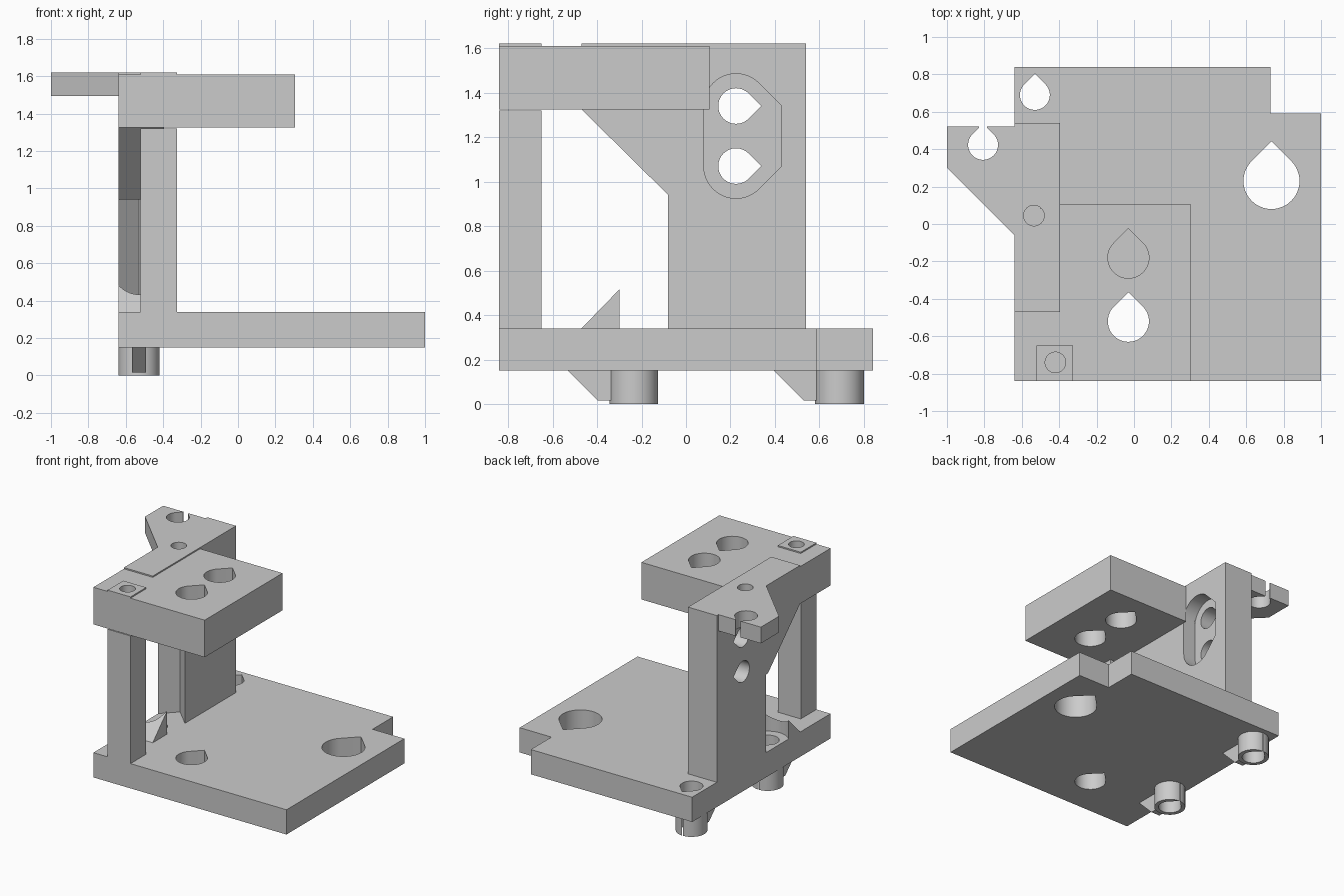
import bpy, bmesh, math
from mathutils import Vector

if "Cube" in bpy.data.objects:
    bpy.data.objects.remove(bpy.data.objects["Cube"])

grey = bpy.data.materials.new("plain_grey")
grey.diffuse_color = (0.6, 0.6, 0.6, 1)
grey.use_nodes = True
grey.node_tree.nodes["Principled BSDF"].inputs["Base Color"].default_value = grey.diffuse_color


def prism(name, pts, lo, hi, axis="z"):
    """Extrude a 2D outline: (x, y) along z, or (y, z) along x."""
    place = (lambda p, t: (p[0], p[1], t)) if axis == "z" else (lambda p, t: (t, p[0], p[1]))
    bm = bmesh.new()
    a = [bm.verts.new(place(p, lo)) for p in pts]
    b = [bm.verts.new(place(p, hi)) for p in pts]
    bm.faces.new(a)
    bm.faces.new(b)
    for i in range(len(pts)):
        j = (i + 1) % len(pts)
        bm.faces.new((a[i], a[j], b[j], b[i]))
    bmesh.ops.recalc_face_normals(bm, faces=bm.faces)
    me = bpy.data.meshes.new(name)
    bm.to_mesh(me)
    bm.free()
    me.materials.append(grey)
    ob = bpy.data.objects.new(name, me)
    bpy.context.collection.objects.link(ob)
    return ob


def rect(x0, x1, y0, y1):
    return [(x0, y0), (x1, y0), (x1, y1), (x0, y1)]


def circle(cx, cy, r, n=48):
    return [(cx + r * math.cos(2 * math.pi * i / n), cy + r * math.sin(2 * math.pi * i / n)) for i in range(n)]


def arc(cx, cy, r, a0, a1, n=24):
    return [(cx + r * math.cos(math.radians(a0 + (a1 - a0) * i / n)),
             cy + r * math.sin(math.radians(a0 + (a1 - a0) * i / n))) for i in range(n + 1)]


def teardrop(cx, cy, r, tip="second"):
    """Circle with a 45 degree point along the first or second coordinate."""
    if tip == "second":
        return arc(cx, cy, r, 135, 405, 36) + [(cx, cy + r * math.sqrt(2))]
    return arc(cx, cy, r, 45, 315, 36) + [(cx + r * math.sqrt(2), cy)]


def combine(ob, tools, operation="DIFFERENCE"):
    """Apply booleans to a part and drop the helper shapes."""
    for t in tools:
        m = ob.modifiers.new("bool", "BOOLEAN")
        m.operation, m.object, m.solver = operation, t, "EXACT"
    bpy.context.view_layer.update()
    dg = bpy.context.evaluated_depsgraph_get()
    me = bpy.data.meshes.new_from_object(ob.evaluated_get(dg))
    ob.modifiers.clear()
    ob.data = me
    for t in tools:
        bpy.data.objects.remove(t)


PEG_X = -0.53
PEG_Y = (-0.235, 0.69)

# Base plate with a notched rear corner, two plate holes and two peg holes
base = prism("base_plate", [(-0.64, -0.84), (1, -0.84), (1, 0.59), (0.73, 0.59), (0.73, 0.84), (-0.64, 0.84)],
             0.15, 0.34)
holes = [prism("cut", teardrop(0.735, 0.23, 0.15), 0, 0.5),
         prism("cut", teardrop(-0.03, -0.52, 0.11), 0, 0.5)]
holes += [prism("cut", teardrop(PEG_X, y, 0.08), 0, 0.5) for y in PEG_Y]
combine(base, holes)

# Hollow locating pegs, each with a sloped fin in front
for i, y in enumerate(PEG_Y):
    peg = prism("peg_%d" % (i + 1), circle(PEG_X, y, 0.11), 0, 0.15)
    fin = prism("fin", [(y - 0.295, 0.15), (y - 0.16, 0.015), (y - 0.05, 0.015), (y - 0.05, 0.15)],
                PEG_X - 0.037, PEG_X + 0.037, "x")
    combine(peg, [fin], "UNION")
    combine(peg, [prism("cut", teardrop(PEG_X, y, 0.08), -0.1, 0.3)])

# Small wedge by the front peg, scooped out around the screw
wedge = prism("wedge", [(-0.47, 0.34), (-0.30, 0.34), (-0.30, 0.515)], -0.64, -0.395, "x")
combine(wedge, [prism("cut", circle(PEG_X, PEG_Y[0], 0.145), 0.3, 0.7)])

# Tall rear wall with the sloped gusset
wall = prism("rear_wall", [(-0.08, 0.34), (0.54, 0.34), (0.54, 1.62), (-0.47, 1.62), (-0.47, 1.325),
                           (-0.08, 0.94)], -0.64, -0.395, "x")
cuts = [prism("cut", [(PEG_X, 0.055), (PEG_X - 0.25, -0.195), (PEG_X + 0.25, -0.195)], 0.3, 0.94)]
# Rounded recess and its two sideways holes
cy, z0, z1, r = 0.225, 1.07, 1.34, 0.145
slot = arc(cy, z1, r, 45, 180) + arc(cy, z0, r, 180, 315) + [(cy + r * 1.4142, z0), (cy + r * 1.4142, z1)]
cuts.append(prism("cut", slot, -0.50, -0.3, "x"))
cuts += [prism("cut", teardrop(cy, z, 0.08, "first"), -0.8, -0.3, "x") for z in (z0, z1)]
# Screw hole in the top
cuts.append(prism("cut", circle(-0.535, 0.045, 0.055), 1.36, 1.8))
combine(wall, cuts)

# Front post
post = prism("front_post", rect(-0.52, -0.325, -0.84, -0.65), 0.34, 1.32)

# Upper block, with the raised pad over the post
block = prism("upper_block", [(-0.64, -0.84), (0.305, -0.84), (0.305, 0.105), (-0.395, 0.105),
                              (-0.395, -0.47), (-0.64, -0.47)], 1.325, 1.61)
combine(block, [prism("pad", rect(-0.52, -0.325, -0.84, -0.65), 1.5, 1.62)], "UNION")
combine(block, [prism("cut", teardrop(-0.03, y, 0.11), 1.2, 1.8) for y in (-0.18, -0.52)]
        + [prism("cut", circle(-0.42, -0.74, 0.055), 1.40, 1.8)])

# Side ear with an open-ended hole
ear = prism("side_ear", [(-0.64, -0.06), (-0.64, 0.52), (-1, 0.52), (-1, 0.30)], 1.495, 1.62)
combine(ear, [prism("cut", teardrop(-0.807, 0.423, 0.08), 1.3, 1.8),
              prism("cut", rect(-0.829, -0.785, 0.45, 0.6), 1.3, 1.8)])

# Smooth the round surfaces, keep the edges crisp
for ob in list(bpy.context.scene.objects):
    bpy.ops.object.select_all(action="DESELECT")
    ob.select_set(True)
    bpy.context.view_layer.objects.active = ob
    bpy.ops.object.shade_smooth_by_angle(angle=math.radians(30))
